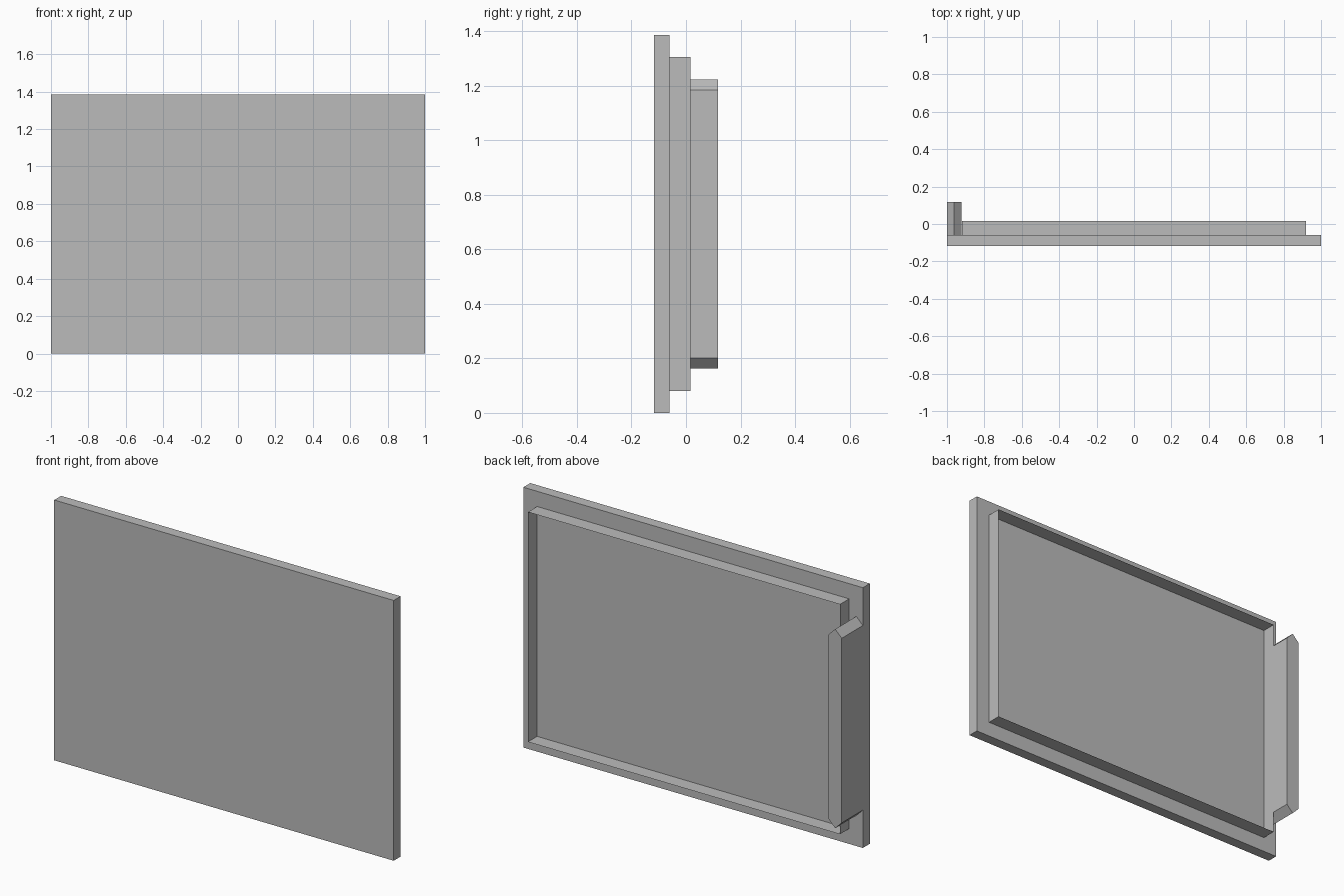
import bpy
import bmesh
from mathutils import Vector

cube = bpy.data.objects.get("Cube")
if cube:
    bpy.data.objects.remove(cube, do_unlink=True)

# Overall sizes
HEIGHT = 1.386
FRONT, PANEL_BACK, FRAME_BACK, GRIP_BACK = -0.118, -0.06, 0.017, 0.118
MARGIN = 0.081       # panel edge to frame
BAR = 0.079          # frame bar width
GRIP = 0.077         # edge grip width

grey = bpy.data.materials.new("plain grey")
grey.use_nodes = True
colour = (0.5, 0.5, 0.5, 1)
grey.diffuse_color = colour
grey.node_tree.nodes["Principled BSDF"].inputs["Base Color"].default_value = colour


def extrude_outline(name, outline, y0, y1, border=None):
    """Extrude an x-z outline from y0 to y1; a border width leaves an open ring."""
    bm = bmesh.new()
    face = bm.faces.new([bm.verts.new((x, y0, z)) for x, z in outline])
    if border:
        bmesh.ops.inset_region(bm, faces=[face], thickness=border, use_boundary=True)
        bmesh.ops.delete(bm, geom=[face], context='FACES_ONLY')
    result = bmesh.ops.extrude_face_region(bm, geom=bm.faces[:], use_keep_orig=True)
    moved = [v for v in result["geom"] if isinstance(v, bmesh.types.BMVert)]
    bmesh.ops.translate(bm, verts=moved, vec=Vector((0, y1 - y0, 0)))
    bmesh.ops.recalc_face_normals(bm, faces=bm.faces[:])
    mesh = bpy.data.meshes.new(name)
    bm.to_mesh(mesh)
    bm.free()
    mesh.materials.append(grey)
    obj = bpy.data.objects.new(name, mesh)
    bpy.context.collection.objects.link(obj)
    return obj


def rectangle(margin):
    x, low, high = 1 - margin, margin, HEIGHT - margin
    return [(-x, low), (x, low), (x, high), (-x, high)]


# Flat front panel
extrude_outline("front_panel", rectangle(0), FRONT, PANEL_BACK)

# Raised rectangular frame on the back
extrude_outline("back_frame", rectangle(MARGIN), PANEL_BACK, FRAME_BACK, BAR)

# Upright grip along one edge, with pointed ends
low = MARGIN + BAR + 0.003
high = HEIGHT - low
left, right, mid = -1, -1 + GRIP, -1 + GRIP / 2
slope = GRIP / 2
grip_outline = [(left, low + slope), (mid, low), (right, low + slope),
                (right, high - slope), (mid, high), (left, high - slope)]
extrude_outline("edge_grip", grip_outline, PANEL_BACK, GRIP_BACK)
